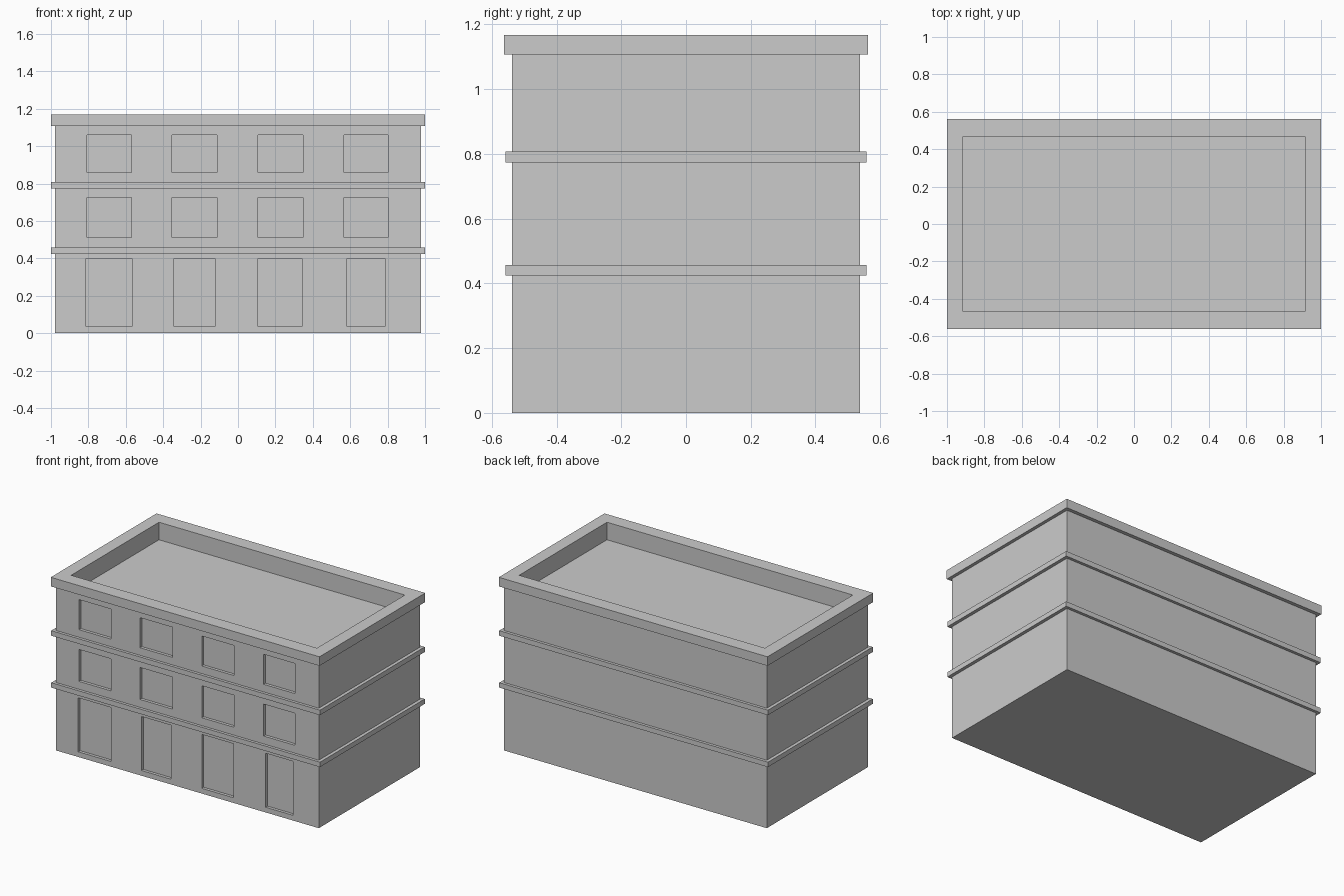
import bpy
import bmesh
from mathutils import Matrix

if "Cube" in bpy.data.objects:
    bpy.data.objects.remove(bpy.data.objects["Cube"])

WALL = (0.978, 0.538)      # half sizes in x and y
BAND = (1.0, 0.557)
CORNICE = (1.0, 0.562)
ROOF = (0.915, 0.467)


def make_object(name, bm):
    bmesh.ops.recalc_face_normals(bm, faces=bm.faces)
    mesh = bpy.data.meshes.new(name)
    bm.to_mesh(mesh)
    bm.free()
    obj = bpy.data.objects.new(name, mesh)
    bpy.context.collection.objects.link(obj)
    return obj


def loft(name, levels, ring=False):
    """Join rectangles (half sizes, z); capped at both ends, or closed into a ring."""
    bm = bmesh.new()
    loops = [[bm.verts.new((sx * hx, sy * hy, z))
              for sx, sy in ((-1, -1), (1, -1), (1, 1), (-1, 1))]
             for (hx, hy), z in levels]
    pairs = list(zip(loops, loops[1:]))
    if ring:
        pairs.append((loops[-1], loops[0]))
    else:
        bm.faces.new(loops[0])
        bm.faces.new(loops[-1])
    for a, b in pairs:
        for i in range(4):
            j = (i + 1) % 4
            bm.faces.new((a[i], a[j], b[j], b[i]))
    return make_object(name, bm)


# Walls with overhanging cornice, parapet and sunken roof
walls = loft("walls_and_parapet", [
    (WALL, 0), (WALL, 1.107), (CORNICE, 1.107), (CORNICE, 1.168),
    (ROOF, 1.168), (ROOF, 1.05)])

# Projecting bands between floors
for name, z0, z1 in (("lower_floor_band", 0.424, 0.457),
                     ("upper_floor_band", 0.773, 0.807)):
    loft(name, [(WALL, z0), (BAND, z0), (BAND, z1), (WALL, z1)], ring=True)

# Shallow front openings: two window rows and a taller ground floor row
window_x = [(-0.807, -0.57), (-0.353, -0.112), (0.107, 0.348), (0.567, 0.802)]
door_x = [(-0.813, -0.567), (-0.342, -0.123), (0.107, 0.342), (0.583, 0.786)]
rows = [(door_x, 0.035, 0.398), (window_x, 0.51, 0.725), (window_x, 0.858, 1.06)]
DEPTH = 0.02

bm = bmesh.new()
for spans, z0, z1 in rows:
    for x0, x1 in spans:
        place = Matrix.Translation(((x0 + x1) / 2, -WALL[1], (z0 + z1) / 2))
        size = Matrix.Diagonal((x1 - x0, DEPTH * 2, z1 - z0, 1))
        bmesh.ops.create_cube(bm, size=1, matrix=place @ size)
cutter = make_object("opening_cutter", bm)
cutter.hide_render = True
cutter.display_type = 'WIRE'

cut = walls.modifiers.new("openings", 'BOOLEAN')
cut.operation = 'DIFFERENCE'
cut.solver = 'EXACT'
cut.object = cutter
